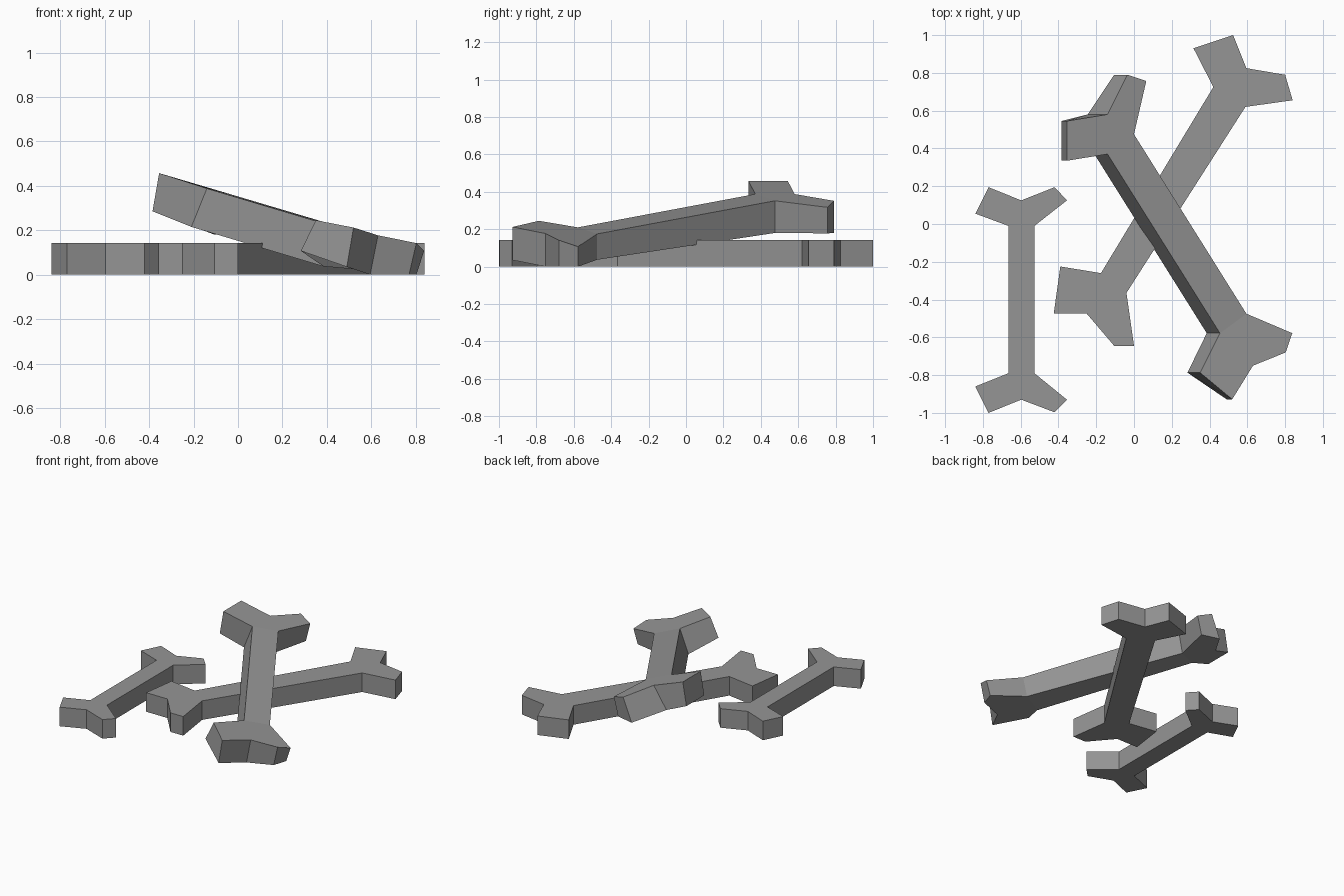
import bpy, bmesh

grey = bpy.data.materials.new("dark_grey")
grey.diffuse_color = (0.3, 0.3, 0.3, 1)


def make_bone(name, top, bottom):
    """Two 7-point forked ends (points 0-6 and 7-13) joined by a shaft."""
    bm = bmesh.new()
    t = [bm.verts.new(p) for p in top]
    b = [bm.verts.new(p) for p in bottom]
    for ring in (t, b):
        bm.faces.new(ring[:7])
        bm.faces.new(ring[7:])
        bm.faces.new([ring[0], ring[6], ring[7], ring[13]])
    n = len(t)
    for i in range(n):
        j = (i + 1) % n
        bm.faces.new([t[i], t[j], b[j], b[i]])
    bmesh.ops.recalc_face_normals(bm, faces=bm.faces[:])
    mesh = bpy.data.meshes.new(name)
    bm.to_mesh(mesh)
    bm.free()
    mesh.materials.append(grey)
    obj = bpy.data.objects.new(name, mesh)
    bpy.context.collection.objects.link(obj)
    return obj


def flat_bone(name, outline, height=0.142):
    make_bone(name, [(x, y, height) for x, y in outline],
              [(x, y, 0) for x, y in outline])


# Small bone lying on the left
fork = [(-0.665, -0.01), (-0.84, 0.055), (-0.77, 0.195), (-0.597, 0.125),
        (-0.42, 0.195), (-0.355, 0.125), (-0.527, -0.01)]
small = fork + [(-0.527, -0.79), (-0.355, -0.93), (-0.42, -0.997), (-0.597, -0.93),
                (-0.77, -1.0), (-0.84, -0.86), (-0.665, -0.79)]
flat_bone("small_bone", small)

# Long bone lying flat under the crossing
flat_bone("lower_bone", [
    (0.42, 0.725), (0.315, 0.93), (0.525, 1.0), (0.595, 0.825),
    (0.80, 0.79), (0.84, 0.655), (0.59, 0.62),
    (-0.04, -0.365), (0, -0.645), (-0.105, -0.645), (-0.25, -0.475),
    (-0.425, -0.475), (-0.39, -0.225), (-0.175, -0.26)])

# Long bone leaning across the flat one
upper_top = [
    (-0.14, 0.37, 0.388), (-0.355, 0.335, 0.457), (-0.355, 0.545, 0.457),
    (-0.14, 0.58, 0.388), (-0.035, 0.79, 0.352), (0.065, 0.757, 0.317),
    (0, 0.475, 0.352),
    (0.595, -0.475, 0.175), (0.838, -0.578, 0.107), (0.803, -0.68, 0.142),
    (0.63, -0.75, 0.177), (0.52, -0.928, 0.212), (0.35, -0.787, 0.245),
    (0.455, -0.578, 0.21)]
upper_bottom = [
    (-0.21, 0.37, 0.215), (-0.385, 0.335, 0.285), (-0.385, 0.545, 0.285),
    (-0.245, 0.58, 0.232), (-0.105, 0.79, 0.18), (0.03, 0.757, 0.178),
    (-0.035, 0.475, 0.18),
    (0.56, -0.475, 0.037), (0.803, -0.578, 0), (0.77, -0.68, 0),
    (0.595, -0.75, 0), (0.49, -0.928, 0.035), (0.283, -0.787, 0.107),
    (0.385, -0.578, 0.037)]
make_bone("upper_bone", upper_top, upper_bottom)
